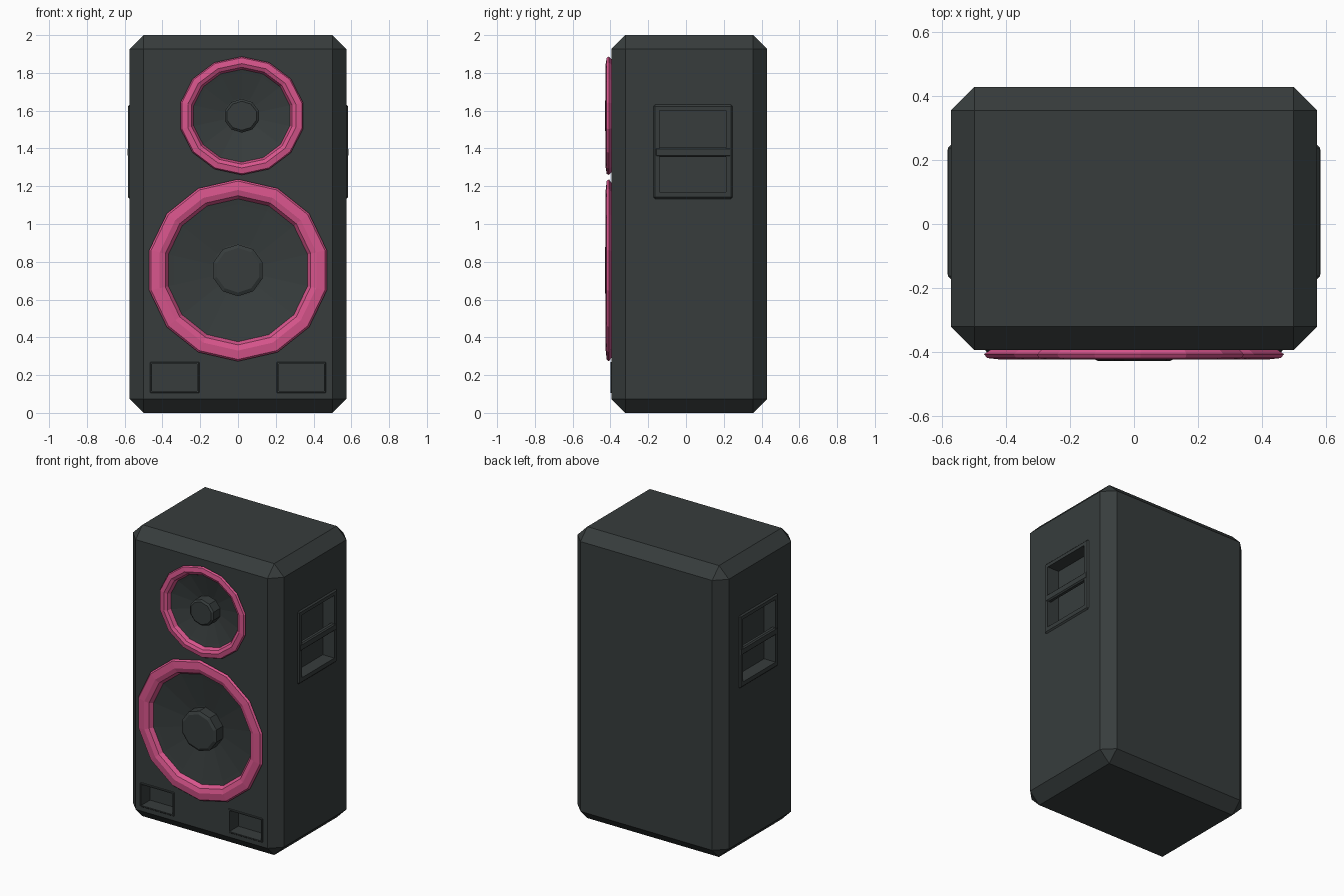
import bpy
import bmesh
from math import sin, cos, pi
from mathutils import Vector

if "Cube" in bpy.data.objects:
    bpy.data.objects.remove(bpy.data.objects["Cube"], do_unlink=True)


def material(name, rgb):
    mat = bpy.data.materials.new(name)
    mat.use_nodes = True
    mat.diffuse_color = (*rgb, 1)
    bsdf = next(n for n in mat.node_tree.nodes if n.type == "BSDF_PRINCIPLED")
    bsdf.inputs["Base Color"].default_value = (*rgb, 1)
    bsdf.inputs["Roughness"].default_value = 0.6
    return mat


DARK = material("charcoal", (0.038, 0.046, 0.046))
PINK = material("pink", (0.68, 0.09, 0.26))


def finish(name, bm, mat):
    bmesh.ops.recalc_face_normals(bm, faces=bm.faces)
    mesh = bpy.data.meshes.new(name)
    bm.to_mesh(mesh)
    bm.free()
    mesh.materials.append(mat)
    obj = bpy.data.objects.new(name, mesh)
    bpy.context.scene.collection.objects.link(obj)
    return obj


def box(name, low, high, chamfer=0.0, mat=DARK):
    """Box between two corners (any order), with optional chamfered edges."""
    a, b = Vector(low), Vector(high)
    bm = bmesh.new()
    bmesh.ops.create_cube(bm, size=1)
    for v in bm.verts:
        v.co = (a + b) / 2 + v.co * Vector(abs(c) for c in b - a)
    if chamfer:
        bmesh.ops.bevel(bm, geom=bm.edges[:], offset=chamfer, segments=1,
                        affect="EDGES", profile=0.5)
    return finish(name, bm, mat)


def lathe(name, profile, sides, centre, scale, mat=DARK, closed=False):
    """Revolve (radius, y) points about the y axis, with a corner at the top."""
    bm = bmesh.new()
    sx, sz = scale
    rings = []
    for r, y in profile:
        count = sides if r > 0 else 1
        angles = [pi / 2 + 2 * pi * i / sides for i in range(count)]
        rings.append([bm.verts.new((centre[0] + r * sx * cos(t), y,
                                    centre[1] + r * sz * sin(t))) for t in angles])
    pairs = list(zip(rings, rings[1:]))
    if closed:
        pairs.append((rings[-1], rings[0]))
    for p, q in pairs:
        for i in range(sides):
            j = (i + 1) % sides
            corners = [p[i % len(p)], p[j % len(p)], q[j % len(q)], q[i % len(q)]]
            bm.faces.new(list(dict.fromkeys(corners)))
    return finish(name, bm, mat)


def cut(target, cutter):
    mod = target.modifiers.new("cut", "BOOLEAN")
    mod.operation = "DIFFERENCE"
    mod.solver = "EXACT"
    mod.object = cutter
    with bpy.context.temp_override(object=target, active_object=target):
        bpy.ops.object.modifier_apply(modifier=mod.name)


def discard(cutter):
    bpy.data.objects.remove(cutter, do_unlink=True)


FRONT = -0.395

# Chamfered cabinet
cabinet = box("cabinet", (-0.574, FRONT, 0), (0.574, 0.43, 2), 0.074)

# Speaker drivers: cone recess, coloured surround and dust cap
CONE = [(0, -0.5), (0.383, -0.5), (0.383, -0.39), (0.35, -0.384),
        (0.14, -0.35), (0, -0.35)]
SURROUND = [(0.455, -0.39), (0.482, -0.408), (0.472, -0.42), (0.425, -0.425),
            (0.395, -0.415), (0.378, -0.39)]
CAP = [(0, -0.34), (0.137, -0.34), (0.137, -0.42), (0.118, -0.43), (0, -0.43)]
drivers = [("woofer", (0, 0.755), (1, 1)),
           ("upper_driver", (0.02, 1.573), (0.69, 0.65))]
for name, centre, scale in drivers:
    cone = lathe("cone_cutter", CONE, 14, centre, scale)
    cut(cabinet, cone)
    discard(cone)
    lathe(name + "_surround", SURROUND, 14, centre, scale, PINK, closed=True)
    lathe(name + "_dust_cap", CAP, 10, centre, scale)

for side, label in ((1, "left"), (-1, "right")):
    # Bass port with a thin rim
    rim = box(label + "_port_rim", (side * 0.205, FRONT - 0.006, 0.105),
              (side * 0.465, FRONT + 0.03, 0.27), 0.004)
    port = box("port_cutter", (side * 0.216, FRONT - 0.1, 0.116),
               (side * 0.454, FRONT + 0.09, 0.259))
    cut(cabinet, port)
    cut(rim, port)
    discard(port)

    # Side handle: raised frame, hand pocket and grip bar
    frame = box(label + "_handle_frame", (side * 0.55, -0.175, 1.13),
                (side * 0.583, 0.25, 1.635), 0.012)
    pocket = box("pocket_cutter", (side * 0.495, -0.14, 1.17),
                 (side * 0.65, 0.213, 1.6))
    cut(cabinet, pocket)
    cut(frame, pocket)
    discard(pocket)
    box(label + "_handle_grip", (side * 0.55, -0.165, 1.355),
        (side * 0.585, 0.24, 1.405), 0.008)
